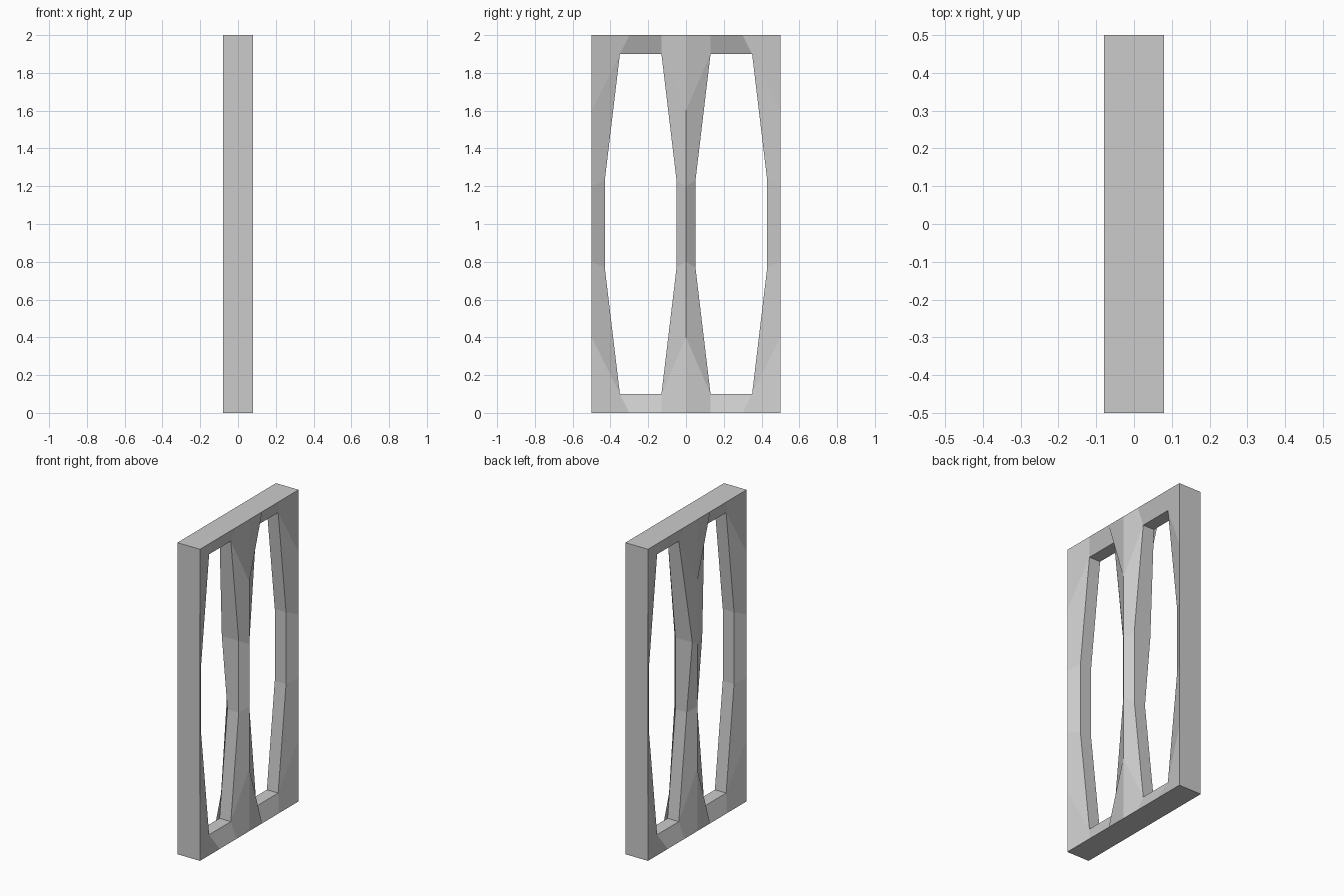
import bpy, bmesh

if "Cube" in bpy.data.objects:
    bpy.data.objects.remove(bpy.data.objects["Cube"])

RIM, LIP = 0.08, 0.04   # half thickness at outer rim / at the openings

# Points of one quarter (y, height above mid plane, half thickness)
P = {
    # opening edge
    'i0': (.05, .23, LIP), 'i1': (.13, .90, LIP), 'i2': (.35, .90, LIP), 'i3': (.43, .23, LIP),
    # central ridge
    'm0': (0, .2, RIM), 'm1': (0, .6, RIM), 'm2': (0, 1, RIM),
    # outer rim
    't1': (.13, 1, RIM), 't2': (.30, 1, RIM), 'c': (.5, 1, RIM),
    's1': (.5, .6, RIM), 's0': (.5, .2, RIM),
}
FACETS = ["m0 i0 i1 m1", "m1 i1 t1 m2", "i1 i2 t2 t1", "i2 s1 c t2", "i3 s0 s1 i2"]
EDGES = ["i0 i1", "i1 i2", "i2 i3", "m2 t1", "t1 t2", "t2 c", "c s1", "s1 s0"]
SPANS = [("m0", "i0"), ("i3", "s0")]   # facets crossing the mid height
CROSS = ["i0", "i3", "s0"]             # walls crossing the mid height

bm = bmesh.new()
cache = {}


def vert(name, sx, sy, sz):
    y, z, h = P[name]
    if name == 'i0' and sx < 0 and sz > 0:   # mullion stays full depth here
        h = RIM
    co = (round(sx * h, 4), round(sy * y, 4), round(1 + sz * z, 4))
    if co not in cache:
        cache[co] = bm.verts.new(co)
    return cache[co]


for sy in (-1, 1):
    for sz in (-1, 1):
        # bevelled faces of the frame, both sides
        for sx in (-1, 1):
            for f in FACETS:
                bm.faces.new([vert(n, sx, sy, sz) for n in f.split()])
        # opening walls and outer walls
        for e in EDGES:
            a, b = e.split()
            bm.faces.new([vert(a, -1, sy, sz), vert(b, -1, sy, sz),
                          vert(b, 1, sy, sz), vert(a, 1, sy, sz)])
    # pieces around mid height
    for sx in (-1, 1):
        for a, b in SPANS:
            bm.faces.new([vert(a, sx, sy, -1), vert(b, sx, sy, -1),
                          vert(b, sx, sy, 1), vert(a, sx, sy, 1)])
    for a in CROSS:
        bm.faces.new([vert(a, -1, sy, -1), vert(a, -1, sy, 1),
                      vert(a, 1, sy, 1), vert(a, 1, sy, -1)])

bmesh.ops.recalc_face_normals(bm, faces=bm.faces[:])
mesh = bpy.data.meshes.new("window_frame")
bm.to_mesh(mesh)
bm.free()
frame = bpy.data.objects.new("window_frame", mesh)
bpy.context.collection.objects.link(frame)
